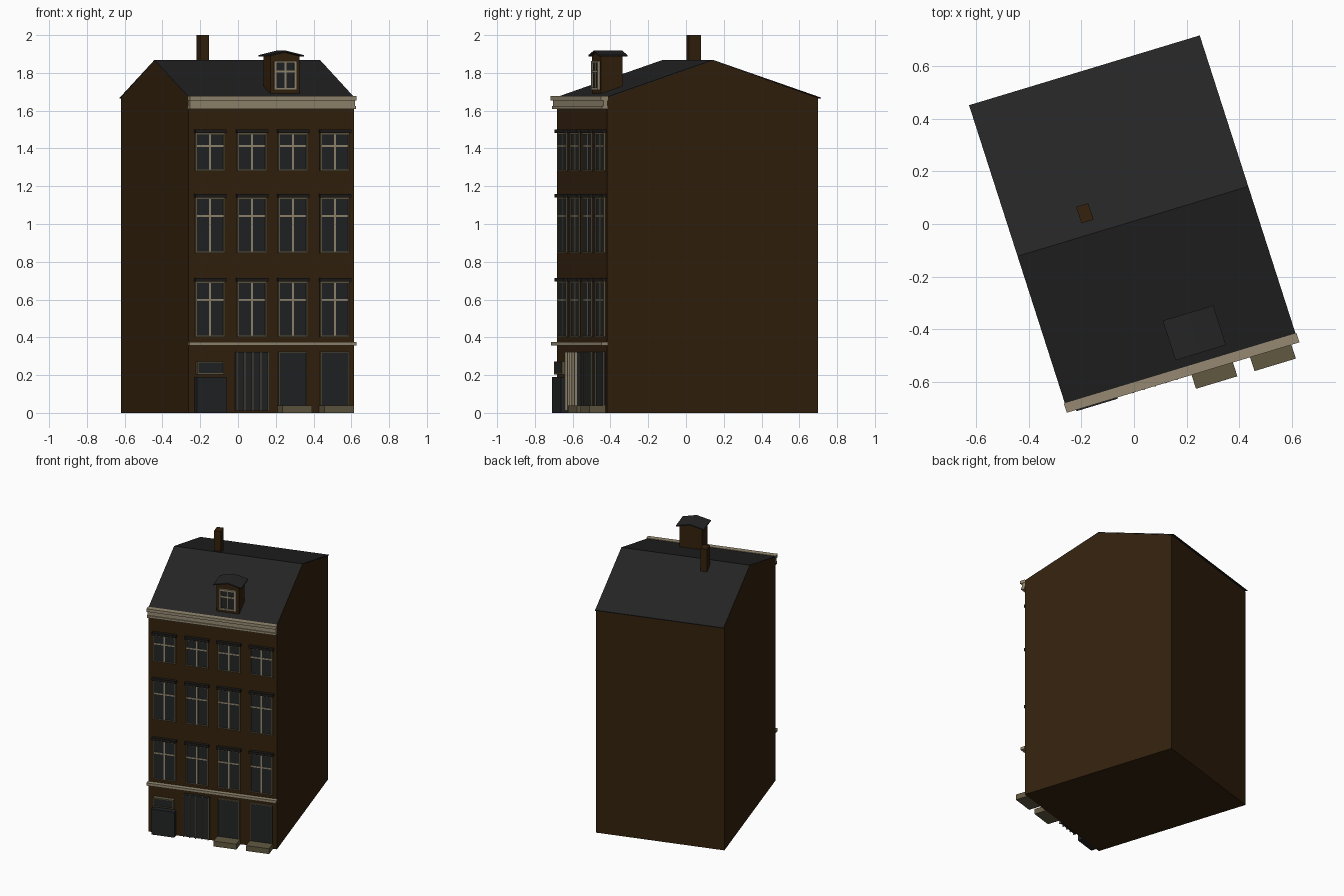
import bpy, bmesh
from mathutils import Vector

if "Cube" in bpy.data.objects:
    bpy.data.objects.remove(bpy.data.objects["Cube"])

# Facade frame: u runs along the front wall, v runs into the house, z is up
ORIGIN = Vector((-0.262, -0.682, 0))
U, V, Z = Vector((0.957, 0.2895, 0)), Vector((-0.306, 0.952, 0)), Vector((0, 0, 1))
WIDTH, DEPTH = 0.915, 1.172
EAVE, RIDGE_V, RIDGE_Z = 1.668, 0.588, 1.864


def material(name, rgb):
    m = bpy.data.materials.new(name)
    m.diffuse_color = (*rgb, 1)
    m.use_nodes = True
    m.node_tree.nodes["Principled BSDF"].inputs["Base Color"].default_value = m.diffuse_color
    return m


BRICK = material("brown brick", (0.034, 0.0155, 0.004))
SLATE = material("dark slate", (0.0185, 0.0185, 0.0185))
GLASS = material("dark glass", (0.016, 0.017, 0.018))
LINTEL = material("dark lintel", (0.012, 0.011, 0.010))
CREAM = material("cream trim", (0.30, 0.25, 0.165))
OLIVE = material("olive stone", (0.12, 0.098, 0.053))


def world(u, v, z):
    return ORIGIN + U * u + V * v + Z * z


def build(name, solids, mat):
    """Each solid is (profile points, extrusion vector) in facade coordinates."""
    bm = bmesh.new()
    for profile, (du, dv, dz) in solids:
        a = [bm.verts.new(world(*p)) for p in profile]
        b = [bm.verts.new(world(p[0] + du, p[1] + dv, p[2] + dz)) for p in profile]
        n = len(a)
        bm.faces.new(a)
        bm.faces.new(b[::-1])
        for i in range(n):
            j = (i + 1) % n
            bm.faces.new((a[j], a[i], b[i], b[j]))
    bmesh.ops.recalc_face_normals(bm, faces=bm.faces)
    mesh = bpy.data.meshes.new(name)
    bm.to_mesh(mesh)
    bm.free()
    mesh.materials.append(mat)
    obj = bpy.data.objects.new(name, mesh)
    bpy.context.collection.objects.link(obj)
    return obj


def box(u0, u1, v0, v1, z0, z1):
    return ([(u0, v0, z0), (u1, v0, z0), (u1, v0, z1), (u0, v0, z1)], (0, v1 - v0, 0))


def frame(u0, u1, v0, v1, z0, z1, t):
    """Four bars around a rectangle."""
    return [box(u0, u0 + t, v0, v1, z0, z1), box(u1 - t, u1, v0, v1, z0, z1),
            box(u0 + t, u1 - t, v0, v1, z0, z0 + t), box(u0 + t, u1 - t, v0, v1, z1 - t, z1)]


# House body with gabled ends
gable = [(0, 0, 0), (0, DEPTH, 0), (0, DEPTH, EAVE),
         (0, RIDGE_V, RIDGE_Z), (0, 0, EAVE)]
build("house_body", [(gable, (WIDTH, 0, 0))], BRICK)

# Thin slate roof with a small overhang at the back
T = 0.005
roof = [(0, 0, EAVE), (0, RIDGE_V, RIDGE_Z), (0, DEPTH + 0.018, EAVE - 0.004),
        (0, DEPTH + 0.018, EAVE - 0.004 + T), (0, RIDGE_V, RIDGE_Z + T), (0, 0, EAVE + T)]
build("main_roof", [(roof, (WIDTH, 0, 0))], SLATE)

# Chimney
build("chimney", [box(0.269, 0.317, 0.637, 0.703, 1.8, 2.0)], BRICK)

# Stepped cornice and the band above the ground floor
build("cornice", [box(-0.004, WIDTH + 0.004, -0.035, 0.002, 1.655, 1.677),
                  box(0, WIDTH, -0.022, 0, 1.624, 1.655),
                  box(-0.002, WIDTH + 0.002, -0.029, 0, 1.608, 1.624)], CREAM)
build("floor_band", [box(-0.004, WIDTH + 0.004, -0.032, 0, 0.356, 0.376)], CREAM)

# Windows: four columns on three floors (bottom, crossbar, top)
COLUMNS = (0.116, 0.348, 0.575, 0.807)
HALF = 0.081
panes, frames, bars, lintels = [], [], [], []
for z0, zc, z1 in ((0.402, 0.598, 0.714), (0.847, 1.042, 1.159), (1.28, 1.413, 1.5)):
    for c in COLUMNS:
        l, r = c - HALF, c + HALF
        panes.append(box(l, r, -0.006, 0, z0, z1))
        frames += frame(l, r, -0.012, 0, z0, z1 - 0.018, 0.008)
        bars += [box(c - 0.005, c + 0.005, -0.011, 0, z0 + 0.008, z1 - 0.018),
                 box(l + 0.008, r - 0.008, -0.010, 0, zc - 0.005, zc + 0.005)]
        lintels.append(box(l - 0.005, r + 0.005, -0.023, 0, z1 - 0.019, z1))
build("window_panes", panes, GLASS)
build("window_frames", frames, OLIVE)
build("window_bars", bars, CREAM)
build("window_lintels", lintels, LINTEL)

# Low cellar door with a framed panel above
build("cellar_door", [box(0.033, 0.197, -0.04, 0, 0, 0.19)], GLASS)
build("transom_panel", [box(0.045, 0.183, -0.024, 0, 0.206, 0.27)], GLASS)
build("transom_frame", frame(0.041, 0.187, -0.03, 0, 0.204, 0.272, 0.006), OLIVE)

# Barred gate
build("gate_panel", [box(0.257, 0.437, -0.024, 0, 0.012, 0.323)], GLASS)
build("gate_bars", [box(u - 0.003, u + 0.003, -0.037, -0.02, 0.012, 0.323)
                    for u in (0.26, 0.303, 0.347, 0.391, 0.434)], CREAM)

# Two entrance doors with stone steps
doors, door_frames, steps = [], [], []
for c in COLUMNS[2:]:
    l, r = c - 0.079, c + 0.077
    doors.append(box(l, r, -0.008, 0, 0.03, 0.323))
    door_frames += frame(l, r, -0.014, 0, 0.03, 0.325, 0.005)
    steps.append(box(c - 0.084, c + 0.08, -0.09, 0, 0, 0.04))
build("entrance_doors", doors, GLASS)
build("entrance_door_frames", door_frames, OLIVE)
build("front_steps", steps, OLIVE)

# Dormer body, low gabled roof and window
DL, DR, DC = 0.469, 0.63, 0.55
body = [(DL, 0.052, 1.685), (DR, 0.052, 1.685), (DR, 0.052, 1.889),
        (DC, 0.052, 1.908), (DL, 0.052, 1.889)]
build("dormer_body", [(body, (0, 0.12, 0))], BRICK)
cap = [(0.45, 0.036, 1.887), (DC, 0.036, 1.91), (0.65, 0.036, 1.887),
       (0.65, 0.036, 1.894), (DC, 0.036, 1.918), (0.45, 0.036, 1.894)]
build("dormer_roof", [(cap, (0, 0.158, 0))], SLATE)
build("dormer_pane", [box(0.491, 0.609, 0.046, 0.052, 1.712, 1.862)], GLASS)
build("dormer_window_frame", frame(0.489, 0.611, 0.038, 0.052, 1.71, 1.864, 0.012)
      + [box(DC - 0.005, DC + 0.005, 0.041, 0.052, 1.722, 1.852),
         box(0.501, 0.599, 0.042, 0.052, 1.803, 1.813)], CREAM)
